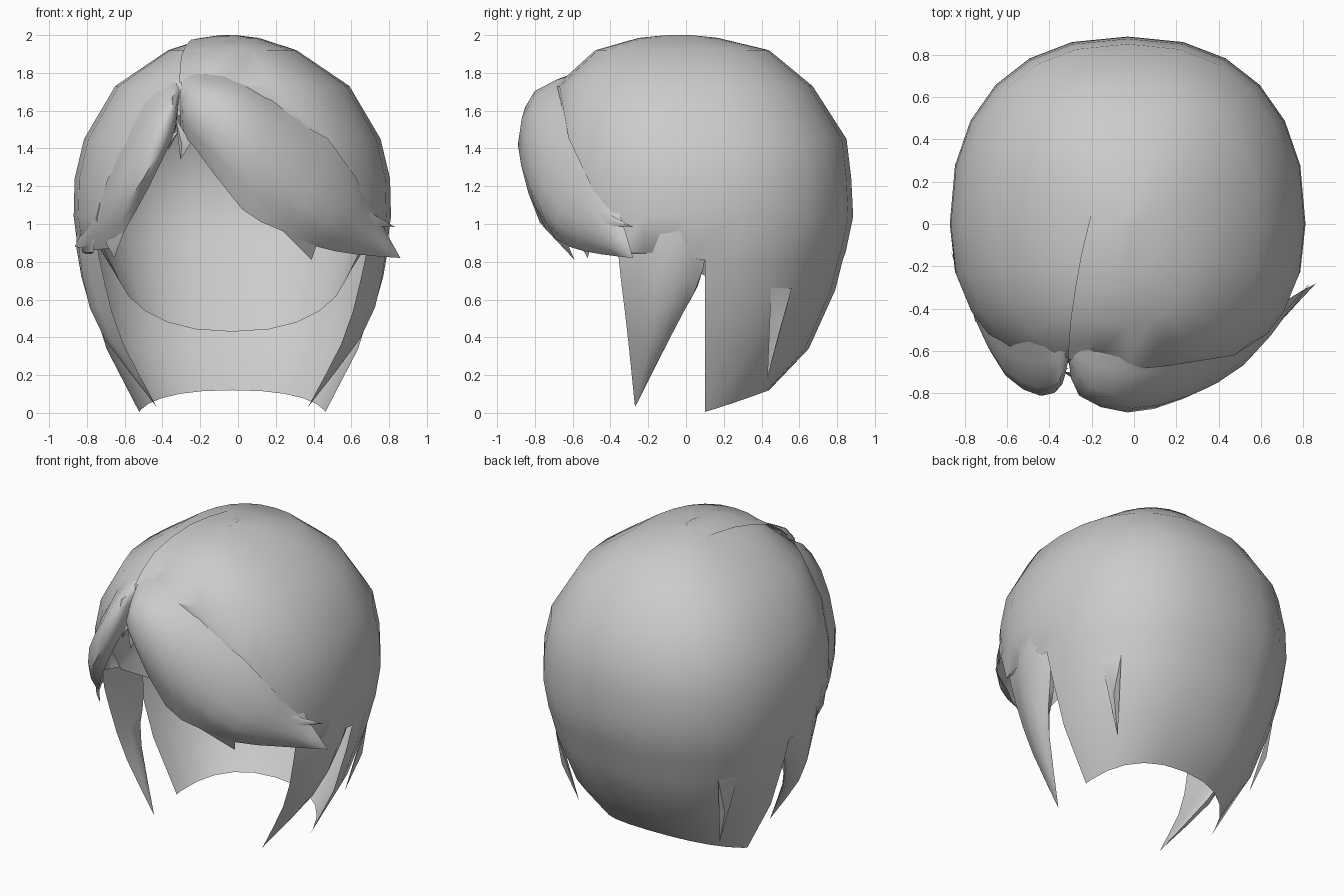
import bpy, bmesh, math
from mathutils import Vector

old = bpy.data.objects.get("Cube")
if old:
    bpy.data.objects.remove(old, do_unlink=True)

MID = -0.03    # plane of symmetry of the cap
ROUND = 0.86   # 1 is an ellipse, less is boxier
grey = bpy.data.materials.new("hair_grey")
grey.use_nodes = True
grey.diffuse_color = (0.6, 0.6, 0.6, 1)
grey.node_tree.nodes["Principled BSDF"].inputs["Base Color"].default_value = (0.6, 0.6, 0.6, 1)


def finish(name, bm, angle=50):
    bmesh.ops.remove_doubles(bm, verts=bm.verts, dist=0.002)
    bmesh.ops.recalc_face_normals(bm, faces=bm.faces)
    mesh = bpy.data.meshes.new(name)
    bm.to_mesh(mesh)
    bm.free()
    mesh.materials.append(grey)
    ob = bpy.data.objects.new(name, mesh)
    bpy.context.collection.objects.link(ob)
    bpy.ops.object.select_all(action='DESELECT')
    ob.select_set(True)
    bpy.context.view_layer.objects.active = ob
    bpy.ops.object.shade_smooth_by_angle(angle=math.radians(angle))


def skin(name, rows):
    """Skin a list of equally long point rows with quads."""
    bm = bmesh.new()
    grid = [[bm.verts.new(p) for p in row] for row in rows]
    for r, s in zip(grid, grid[1:]):
        for i in range(len(r) - 1):
            bm.faces.new((r[i], r[i + 1], s[i + 1], s[i]))
    finish(name, bm)


def resample(points, count):
    """Smooth curve through the points."""
    p = [Vector(q) for q in points]
    p = [2 * p[0] - p[1]] + p + [2 * p[-1] - p[-2]]
    spans, out = len(p) - 3, []
    for k in range(count):
        u = k * spans / (count - 1)
        i = min(int(u), spans - 1)
        t = u - i
        a, b, c, d = p[i:i + 4]
        out.append(0.5 * (2 * b + (c - a) * t + (2 * a - 5 * b + 4 * c - d) * t ** 2
                          + (3 * b - a - 3 * c + d) * t ** 3))
    return out


def sheet(name, curves, along=9, across=7):
    """Curved sheet through several root-to-tip curves."""
    rails = [resample(c, along) for c in curves]
    skin(name, [resample(section, across) for section in zip(*rails)])


def spike(name, a, b, tip, bulge):
    """Small pointed tuft: flush base, raised ridge half way, sharp tip."""
    a, b, tip = Vector(a), Vector(b), Vector(tip)
    ridge = (a + b + 2 * tip) / 4 + Vector(bulge)
    bm = bmesh.new()
    va, vb, vt, vr = [bm.verts.new(p) for p in (a, b, tip, ridge)]
    for f in ((va, vr, vt), (vr, vb, vt), (va, vt, vb), (va, vb, vr)):
        bm.faces.new(f)
    finish(name, bm)


def ring(z, wide, back, front, cut, dz=0.0, count=25):
    """Rounded horizontal arc around the back, clipped where y reaches cut."""
    reach = back if cut > 0 else front
    end = math.acos(math.copysign(min(1, abs(cut) / reach) ** (1 / ROUND), cut))
    row = []
    for k in range(count):
        t = max(-end, min(end, math.pi * (2 * k / (count - 1) - 1)))
        s, c = math.sin(t), math.cos(t)
        x = math.copysign(wide * abs(s) ** ROUND, s)
        y = math.copysign((back if c > 0 else front) * abs(c) ** ROUND, c)
        row.append((MID + x, y, z + dz * c))
    return row


# Cap: height, half width, back depth, front depth, front cut, rise at back
skin("hair_cap", [ring(*level) for level in (
    (2.0, .02, .03, .1, -1), (1.985, .14, .17, .25, -1), (1.92, .34, .44, .48, -1),
    (1.73, .62, .67, .69, -1), (1.45, .785, .85, .75, -.62), (1.24, .835, .875, .75, -.52),
    (1.04, .84, .885, .72, -.43), (.85, .815, .845, .7, -.36), (.81, .805, .83, .7, .1),
    (.65, .765, .79, .7, .1), (.34, .67, .65, .6, .1), (-.02, .5, .44, .4, .1, .14))])

# Inner scalp, ending in a rising edge above the nape
skin("scalp", [ring(*level) for level in (
    (1.87, .03, .03, .03, -1), (1.75, .45, .5, .5, -1), (1.5, .68, .74, .62, -.5),
    (1.1, .75, .78, .62, -.36), (.9, .72, .7, .6, -.2), (.8, .62, .4, .4, .1, -.37))])

# Raised layer beside the parting
sheet("crown_sweep", [
    [(-.14, .28, 1.95), (-.18, .13, 1.975), (-.25, -.15, 1.975), (-.3, -.46, 1.89), (-.31, -.64, 1.75)],
    [(-.04, .26, 1.955), (-.02, .1, 1.99), (-.03, -.15, 1.995), (-.02, -.45, 1.925), (-.02, -.63, 1.75)],
    [(.08, .2, 1.93), (.2, .1, 1.93), (.25, -.15, 1.91), (.25, -.42, 1.86), (.2, -.58, 1.72)]])

# Wide fringe sweeping to the left
tip = (.86, -.28, .82)
sheet("fringe_left", [
    [(-.29, -.52, 1.81), (-.15, -.56, 1.81), (.05, -.58, 1.77), (.33, -.59, 1.6),
     (.6, -.48, 1.38), (.72, -.36, 1.08), tip],
    [(-.3, -.64, 1.74), (-.2, -.77, 1.72), (.02, -.81, 1.66), (.31, -.76, 1.42),
     (.57, -.61, 1.17), (.71, -.44, 1.0), tip],
    [(-.31, -.64, 1.62), (-.26, -.81, 1.58), (-.03, -.89, 1.42), (.22, -.83, 1.2),
     (.46, -.7, 1.01), (.66, -.48, .91), tip],
    [(-.3, -.6, 1.46), (-.24, -.76, 1.42), (.02, -.79, 1.08), (.22, -.74, .97),
     (.42, -.62, .88), (.62, -.45, .84), tip]], along=13)
spike("fringe_left_spike", (.22, -.75, .98), (.42, -.63, .9), (.39, -.59, .81), (0, -.01, .01))
spike("fringe_left_upper_spike", (.6, -.54, 1.12), (.69, -.45, .99), (.83, -.28, .985), (.01, -.01, 0))

# Narrow fringe sweeping to the right
tip = (-.865, -.13, .88)
sheet("fringe_right", [
    [(-.3, -.52, 1.8), (-.38, -.52, 1.77), (-.5, -.52, 1.66), (-.64, -.48, 1.4),
     (-.75, -.36, 1.12), tip],
    [(-.31, -.64, 1.7), (-.35, -.73, 1.67), (-.46, -.77, 1.51), (-.63, -.67, 1.25),
     (-.75, -.45, 1.02), tip],
    [(-.32, -.64, 1.58), (-.34, -.76, 1.54), (-.43, -.81, 1.36), (-.58, -.73, 1.12),
     (-.72, -.48, .94), tip],
    [(-.33, -.6, 1.5), (-.35, -.7, 1.45), (-.42, -.73, 1.3), (-.54, -.67, 1.07),
     (-.68, -.5, .87), tip]], along=11)
spike("fringe_right_spike", (-.58, -.64, 1.02), (-.7, -.5, .9), (-.655, -.52, .82), (-.01, -.01, 0))
spike("fringe_right_upper_spike", (-.73, -.46, 1.12), (-.77, -.38, 1.02), (-.73, -.46, .98), (-.01, -.02, 0))

# Small tufts hanging at the parting
spike("parting_tuft", (-.33, -.7, 1.56), (-.25, -.72, 1.43), (-.305, -.7, 1.34), (0, -.02, 0))
spike("parting_tuft_small", (-.36, -.7, 1.47), (-.31, -.68, 1.5), (-.37, -.69, 1.39), (0, -.02, 0))

# Pointed locks before the ears and tufts behind them, on both sides
for label, s in (("left", 1), ("right", -1)):
    def at(*pts):
        return [(MID + s * x, y, z) for x, y, z in pts]
    end = (.4, -.27, .03)
    front = at((.72, -.36, .95), (.7, -.355, .8), (.6, -.31, .42), end)
    sheet(label + "_side_lock", [
        front,
        at((.81, -.14, 1.05), (.805, -.14, .8), (.71, -.17, .45), end),
        at((.82, .07, 1.15), (.805, .035, .82), (.68, -.07, .45), end),
        at((.76, .1, .85), (.7, .05, .64), (.62, -.1, .42), end),
        front], along=8, across=9)
    a, b, c = at((.67, .45, .66), (.6, .56, .66), (.52, .43, .18))
    spike(label + "_back_tuft", a, b, c, (s * .025, .025, 0))
